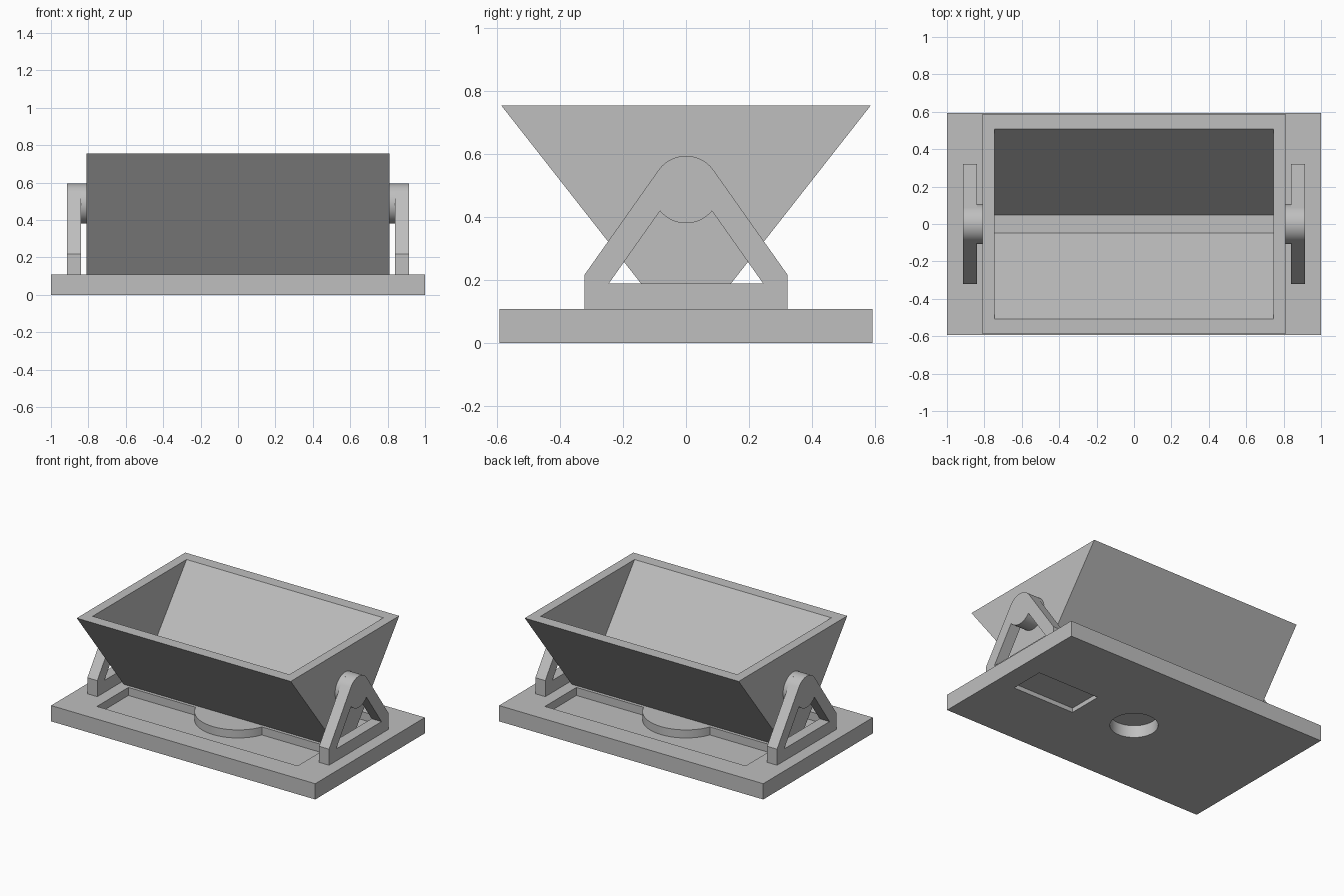
import bpy, bmesh, math
from mathutils import Vector

cube = bpy.data.objects.get("Cube")
if cube:
    bpy.data.objects.remove(cube, do_unlink=True)

grey = bpy.data.materials.new("plain_grey")
grey.use_nodes = True
COLOUR = (0.52, 0.52, 0.52, 1)
grey.diffuse_color = COLOUR
grey.node_tree.nodes["Principled BSDF"].inputs["Base Color"].default_value = COLOUR


def prism(name, outline, axis, lo, hi):
    """Extrude a 2D outline: (y, z) along x, or (x, y) along z."""
    place = (lambda p, d: (d, *p)) if axis == "x" else (lambda p, d: (*p, d))
    bm = bmesh.new()
    face = bm.faces.new([bm.verts.new(place(p, lo)) for p in outline])
    new = bmesh.ops.extrude_face_region(bm, geom=[face])["geom"]
    bmesh.ops.translate(bm, vec=Vector(place((0, 0), hi - lo)),
                        verts=[v for v in new if isinstance(v, bmesh.types.BMVert)])
    bmesh.ops.recalc_face_normals(bm, faces=bm.faces)
    mesh = bpy.data.meshes.new(name)
    bm.to_mesh(mesh)
    bm.free()
    mesh.materials.append(grey)
    obj = bpy.data.objects.new(name, mesh)
    bpy.context.collection.objects.link(obj)
    return obj


def rect(u0, u1, v0, v1):
    return [(u0, v0), (u1, v0), (u1, v1), (u0, v1)]


def arc(cu, cv, r, start, end, steps=32):
    angles = [math.radians(start + (end - start) * i / steps) for i in range(steps + 1)]
    return [(cu + r * math.cos(a), cv + r * math.sin(a)) for a in angles]


def carve(obj, cutter):
    mod = obj.modifiers.new("cut", "BOOLEAN")
    mod.operation, mod.solver, mod.object = "DIFFERENCE", "EXACT", cutter
    select(obj)
    bpy.ops.object.modifier_apply(modifier=mod.name)
    bpy.data.objects.remove(cutter, do_unlink=True)


def select(obj):
    bpy.ops.object.select_all(action="DESELECT")
    obj.select_set(True)
    bpy.context.view_layer.objects.active = obj


BASE_TOP = 0.108
parts = []

# Base plate
base = prism("base_plate", rect(-1, 1, -0.593, 0.593), "z", 0, BASE_TOP)
parts.append(base)

# Two top pockets leaving a middle rib with a round boss
rib, boss = 0.1, 0.27
lean = math.degrees(math.asin(rib / boss))
for side in (-1, 1):
    curve = arc(0, 0, boss, 180 - lean, lean)
    outline = [(-0.76, 0.44), (-0.76, rib), *curve, (0.76, rib), (0.76, 0.44)]
    carve(base, prism("pocket_cutter", [(x, side * y) for x, y in outline], "z", 0.053, 0.2))

# Round socket and rectangular recess underneath
carve(base, prism("socket_cutter", arc(0, 0, 0.148, 0, 354.375, 63), "z", -0.1, 0.083))
carve(base, prism("recess_cutter", rect(0.392, 0.86, -0.12, 0.12), "z", -0.1, 0.03))

# Trough with sloping walls, open at the top
trough = prism("trough", [(-0.08, BASE_TOP + 0.001), (0.08, BASE_TOP + 0.001),
                          (0.587, 0.755), (-0.587, 0.755)], "x", -0.81, 0.81)
slope = (0.755 - 0.173) / (0.508 - 0.048)
rise = 0.1
wide = 0.508 + rise / slope
carve(trough, prism("trough_cutter", [(-0.048, 0.173), (0.048, 0.173),
                                      (wide, 0.755 + rise), (-wide, 0.755 + rise)],
                    "x", -0.745, 0.745))
parts.append(trough)

# Side brackets: A-shaped frame rounded over the pivot
PIVOT_Z, PIVOT_R = 0.488, 0.107
for side, label in ((1, "left"), (-1, "right")):
    inner, outer = sorted((side * 0.84, side * 0.915))
    frame = [(-0.322, BASE_TOP), (0.322, BASE_TOP), (0.322, 0.218),
             *arc(0, PIVOT_Z, PIVOT_R, 35, 145), (-0.322, 0.218)]
    bracket = prism(label + "_bracket", frame, "x", inner, outer)
    window = [(-0.245, 0.19), (0.245, 0.19), *arc(0, PIVOT_Z, PIVOT_R, -39.5, -140.5)]
    carve(bracket, prism("window_cutter", window, "x", inner - 0.1, outer + 0.1))
    parts.append(bracket)

    # Pivot pin joining trough and bracket
    near, far = sorted((side * 0.8, side * 0.841))
    parts.append(prism(label + "_pivot", arc(0, PIVOT_Z, PIVOT_R, 0, 354.375, 63),
                       "x", near, far))

for obj in parts:
    select(obj)
    bpy.ops.object.shade_smooth_by_angle(angle=math.radians(30))
